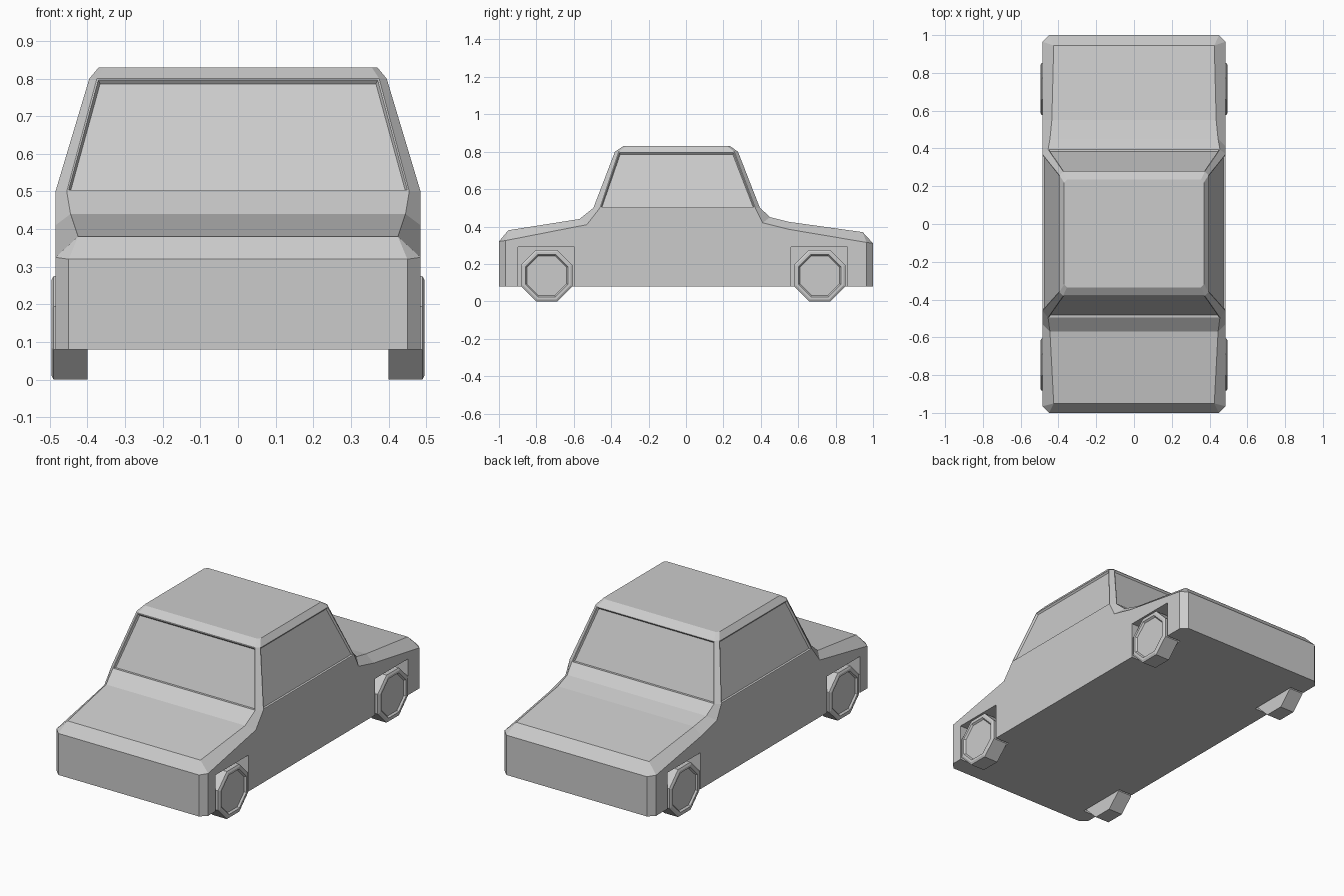
import bpy, bmesh
from math import pi, cos
from mathutils import Matrix

if "Cube" in bpy.data.objects:
    bpy.data.objects.remove(bpy.data.objects["Cube"])

WHEEL_Y = (-0.745, 0.715)


def make_object(name, bm):
    mesh = bpy.data.meshes.new(name)
    bm.to_mesh(mesh)
    bm.free()
    obj = bpy.data.objects.new(name, mesh)
    bpy.context.collection.objects.link(obj)
    return obj


# Body stations, front to back: sill (x, y), shoulder z, top edge (x, y, z)
stations = [
    (0.45, -1.00, 0.32, (0.425, -0.95, 0.38)),
    (0.485, -0.965, 0.325, (0.425, -0.95, 0.38)),
    (0.485, -0.53, 0.41, (0.445, -0.57, 0.44)),
    (0.485, -0.46, 0.50, (0.455, -0.495, 0.50)),
    (0.485, 0.37, 0.50, (0.455, 0.395, 0.50)),
    (0.485, 0.41, 0.42, (0.445, 0.45, 0.45)),
    (0.485, 0.55, 0.385, (0.435, 0.55, 0.425)),
    (0.485, 0.965, 0.315, (0.425, 0.945, 0.37)),
    (0.45, 1.00, 0.31, (0.425, 0.945, 0.37)),
]
CABIN = 3
bm = bmesh.new()
rows = []
for w, y, zs, (tx, ty, tz) in stations:
    half = [(w, y, 0.08), (w, y, zs), (tx, ty, tz)]
    pts = half + [(-px, py, pz) for px, py, pz in reversed(half)]
    rows.append([bm.verts.new(p) for p in pts])
for i, (a, b) in enumerate(zip(rows, rows[1:])):
    for j in range(6):
        if i == CABIN and j in (1, 2, 3):
            continue  # open hole for the cabin
        k = (j + 1) % 6
        bm.faces.new((a[j], a[k], b[k], b[j]))
# Nose and tail panels with sloped lips
for r in (rows[0], rows[-1]):
    bm.faces.new((r[0], r[1], r[4], r[5]))
    bm.faces.new((r[1], r[2], r[3], r[4]))

# Cabin: octagonal rings rising from the hole to the roof
f, r = rows[CABIN], rows[CABIN + 1]
ring = [f[3], f[2], f[1], r[1], r[2], r[3], r[4], f[4]]
windows = []
for w, y0, y1, c, z in ((0.395, -0.38, 0.278, 0.02, 0.80),
                        (0.37, -0.335, 0.235, 0.015, 0.83)):
    new = [bm.verts.new((px, py, z)) for px, py in (
        (c - w, y0), (w - c, y0), (w, y0 + c), (w, y1 - c),
        (w - c, y1), (c - w, y1), (-w, y1 - c), (-w, y0 + c))]
    for j in range(8):
        k = (j + 1) % 8
        face = bm.faces.new((ring[j], ring[k], new[k], new[j]))
        if z < 0.82 and j % 2 == 0:
            windows.append(face)
    ring = new
bm.faces.new(ring)
bmesh.ops.recalc_face_normals(bm, faces=bm.faces[:])
# Slightly recessed window panes
bmesh.ops.inset_individual(bm, faces=windows, thickness=0.006, depth=0)
bmesh.ops.inset_individual(bm, faces=windows, thickness=0.008, depth=-0.01)
bmesh.ops.remove_doubles(bm, verts=bm.verts[:], dist=0.0005)
bmesh.ops.recalc_face_normals(bm, faces=bm.faces[:])
body = make_object("car_body", bm)

# Square wheel arches cut from the sides
bm = bmesh.new()
for y in WHEEL_Y:
    for s in (-1, 1):
        bmesh.ops.create_cube(bm, size=1, matrix=Matrix.Translation((s * 0.495, y - 0.003, 0.145))
                              @ Matrix.Diagonal((0.2, 0.302, 0.29, 1)))
cutter = make_object("arch_cutter", bm)
cutter.hide_render = True
cutter.display_type = 'WIRE'
mod = body.modifiers.new("arches", 'BOOLEAN')
mod.operation = 'DIFFERENCE'
mod.solver = 'EXACT'
mod.object = cutter


# Octagonal wheels with chamfered tyre edge and sunken hub
def wheel(name, side, y):
    bm = bmesh.new()
    rad = 0.1375 / cos(pi / 8)
    bmesh.ops.create_cone(bm, cap_ends=True, segments=8, radius1=rad, radius2=rad, depth=0.09,
                          matrix=Matrix.Rotation(pi / 8, 4, 'Z'))
    bm.normal_update()
    outer = [fc for fc in bm.faces if fc.normal.z > 0.9]
    for t, d in ((0.012, 0.006), (0.014, 0), (0.008, -0.01)):
        bmesh.ops.inset_region(bm, faces=outer, thickness=t, depth=d)
    bmesh.ops.rotate(bm, verts=bm.verts[:], matrix=Matrix.Rotation(side * pi / 2, 3, 'Y'))
    obj = make_object(name, bm)
    obj.location = (side * 0.445, y, 0.1375)


for end, y in zip(("front", "rear"), WHEEL_Y):
    for label, side in (("left", -1), ("right", 1)):
        wheel(f"{end}_{label}_wheel", side, y)
